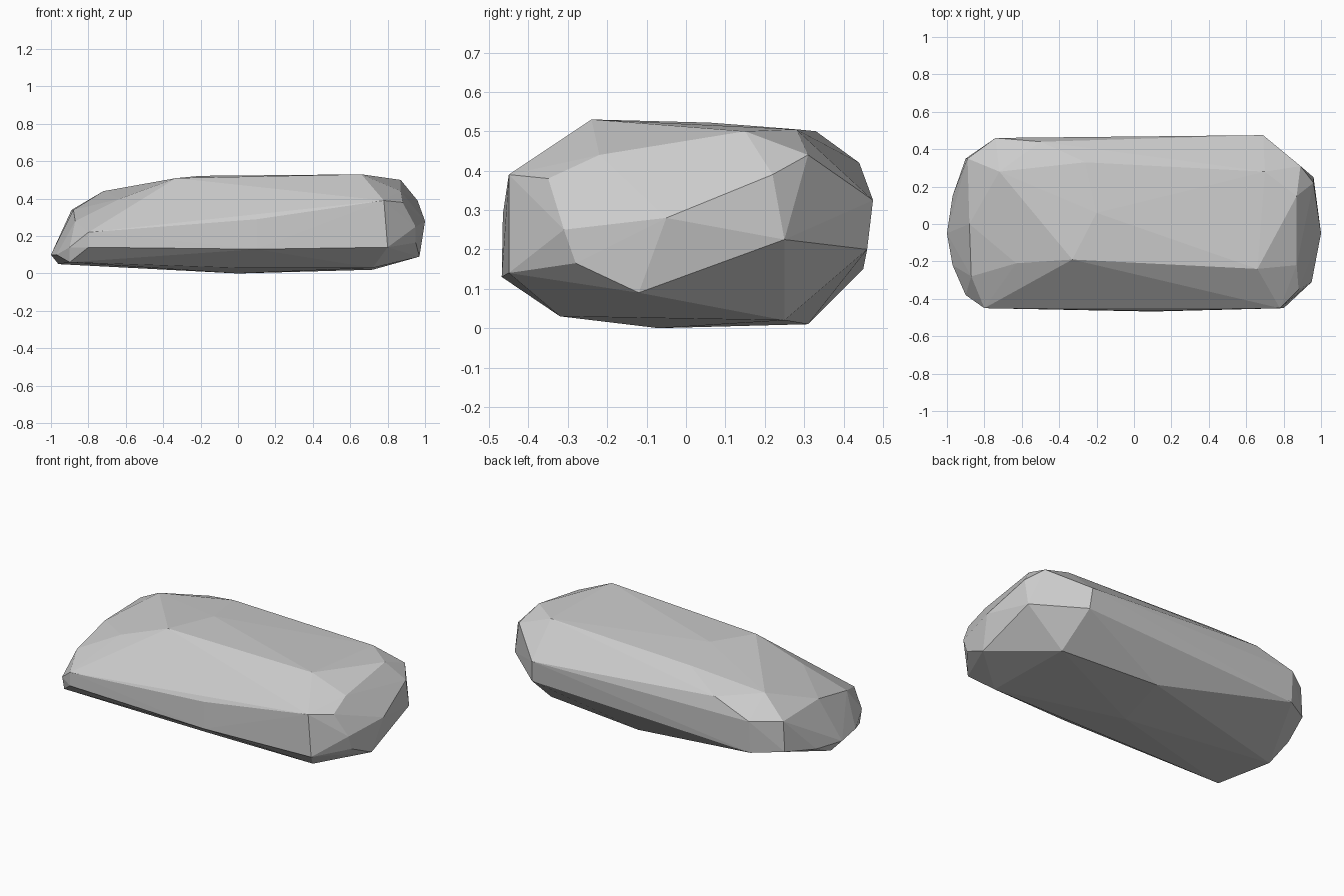
import bpy, bmesh

# Feature lines of the boulder, each running from the left end to the right end
rails = {
    "front_ridge": [(-.83, -.30, .27), (-.63, -.21, .40), (-.33, -.19, .51), (.03, -.22, .50), (.66, -.24, .53)],
    "front_crease": [(-.80, -.45, .22), (.10, -.465, .29), (.78, -.45, .39)],
    "front_lower": [(-.80, -.45, .14), (.10, -.468, .13), (.80, -.45, .14)],
    "front_base": [(-.90, -.36, .06), (.00, -.32, .03), (.72, -.32, .03)],
    "bottom": [(-.96, .00, .05), (-.60, .10, .04), (.00, -.07, .00), (.72, .25, .02), (.10, .31, .01)],
    "back_lower": [(-.74, .45, .15), (.00, .44, .17), (.70, .46, .20)],
    "back_crease": [(-.74, .46, .34), (-.50, .44, .42), (.00, .45, .38), (.69, .475, .325)],
    "back_ridge": [(-.72, .28, .44), (-.26, .33, .50), (-.20, .06, .522), (.24, .27, .505), (.70, .28, .505)],
}

# Chamfered outlines of the two blunt ends
ends = {
    "left_end": [(-.89, .35, .34), (-.88, .00, .34), (-.87, -.28, .28), (-.90, -.38, .14),
                 (-.97, -.22, .10), (-1.0, -.05, .10), (-.97, .15, .12), (-.90, .35, .16)],
    "right_end": [(.87, .15, .50), (.87, -.22, .44), (.88, -.35, .38), (.95, -.31, .25), (.95, -.28, .165),
                  (.97, -.12, .09), (1.0, -.05, .28), (.96, .22, .39), (.96, .25, .225), (.89, .31, .44)],
}

# Wrap a faceted stone skin around the feature lines
bm = bmesh.new()
for line in [*rails.values(), *ends.values()]:
    for co in line:
        bm.verts.new(co)
hull = bmesh.ops.convex_hull(bm, input=bm.verts[:])
unused = {g for g in hull["geom_interior"] + hull["geom_unused"] if isinstance(g, bmesh.types.BMVert)}
bmesh.ops.delete(bm, geom=list(unused), context="VERTS")
bmesh.ops.recalc_face_normals(bm, faces=bm.faces[:])

mesh = bpy.data.meshes.new("boulder")
bm.to_mesh(mesh)
bm.free()
boulder = bpy.data.objects.new("boulder", mesh)
bpy.context.collection.objects.link(boulder)
